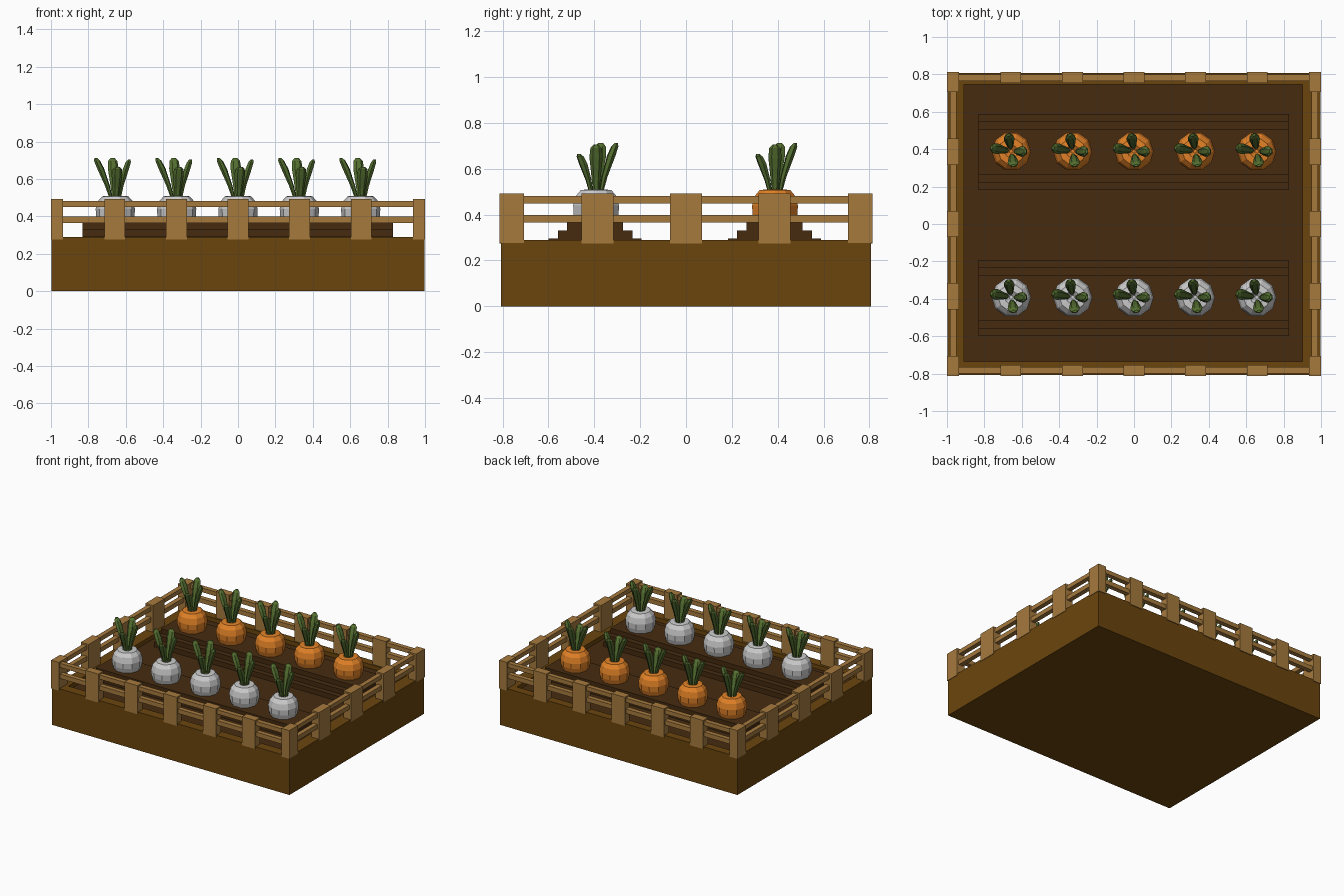
import bpy, bmesh
from math import cos, sin, pi
from mathutils import Vector

if "Cube" in bpy.data.objects:
    bpy.data.objects.remove(bpy.data.objects["Cube"])


def material(name, rgb):
    m = bpy.data.materials.new(name)
    m.diffuse_color = (*rgb, 1)
    m.use_nodes = True
    m.node_tree.nodes["Principled BSDF"].inputs["Base Color"].default_value = m.diffuse_color
    return m


WOOD = material("fence_wood", (0.38, 0.195, 0.048))
FRAME = material("bed_wood", (0.145, 0.06, 0.004))
SOIL = material("soil", (0.061, 0.024, 0.005))
ORANGE = material("orange_root", (0.75, 0.22, 0.02))
GREEN = material("leaf_green", (0.09, 0.16, 0.03))


def finish(name, bm, mat=None):
    bmesh.ops.recalc_face_normals(bm, faces=bm.faces)
    me = bpy.data.meshes.new(name)
    bm.to_mesh(me)
    bm.free()
    if mat:
        me.materials.append(mat)
    ob = bpy.data.objects.new(name, me)
    bpy.context.collection.objects.link(ob)
    return ob


def cube(bm, x0, x1, y0, y1, z0, z1):
    vs = bmesh.ops.create_cube(bm, size=1)["verts"]
    for v in vs:
        v.co = (x1 if v.co.x > 0 else x0, y1 if v.co.y > 0 else y0, z1 if v.co.z > 0 else z0)


def box(name, mat, *b):
    bm = bmesh.new()
    cube(bm, *b)
    return finish(name, bm, mat)


def loft(bm, rings):
    """Skin a list of equally sized point rings and cap both ends."""
    rows = [[bm.verts.new(p) for p in r] for r in rings]
    n = len(rows[0])
    for a, b in zip(rows, rows[1:]):
        for i in range(n):
            j = (i + 1) % n
            bm.faces.new((a[i], a[j], b[j], b[i]))
    bm.faces.new(rows[0][::-1])
    bm.faces.new(rows[-1])


# Planter frame: solid block with a shallow recess in the top
bm = bmesh.new()
cube(bm, -0.997, 0.997, -0.807, 0.807, 0, 0.29)
bm.faces.ensure_lookup_table()
top = max(bm.faces, key=lambda f: f.calc_center_median().z)
bmesh.ops.inset_region(bm, faces=[top], thickness=0.07)
for v in top.verts:
    v.co.x = 0.9 if v.co.x > 0 else -0.91
    v.co.y = 0.745 if v.co.y > 0 else -0.735
ext = bmesh.ops.extrude_discrete_faces(bm, faces=[top])["faces"][0]
for v in ext.verts:
    v.co.z = 0.24
finish("planter_frame", bm, FRAME)
box("soil", SOIL, -0.91, 0.9, -0.735, 0.745, 0.23, 0.258)

# Stepped soil mounds under each row
for row, y in (("front", -0.396), ("back", 0.386)):
    for i, (half, z) in enumerate(((0.203, 0.295), (0.163, 0.33), (0.122, 0.366))):
        box(f"{row}_mound_step_{i}", SOIL, -0.832, 0.828, y - half, y + half, 0.25, z)

# Fence: corner posts, intermediate posts and rails, mirrored on both axes
for s in (-1, 1):
    side = "right" if s > 0 else "left"
    end = "back" if s > 0 else "front"
    for t in (-1, 1):
        xs, ys = sorted((s * 0.935, s)), sorted((t * 0.707, t * 0.813))
        box("corner_post", WOOD, *xs, *ys, 0.277, 0.492)
    for i in range(-2, 3):
        x = i * 0.329
        box(f"{end}_post", WOOD, x - 0.055, x + 0.055, *sorted((s * 0.755, s * 0.813)), 0.275, 0.492)
    for i in range(-1, 2):
        y = i * 0.386
        box(f"{side}_post", WOOD, *sorted((s * 0.935, s)), y - 0.07, y + 0.07, 0.275, 0.492)
    for z0, z1 in ((0.365, 0.399), (0.449, 0.481)):
        box(f"{end}_rail", WOOD, -0.97, 0.97, *sorted((s * 0.765, s * 0.8)), z0, z1)
        box(f"{side}_rail", WOOD, *sorted((s * 0.95, s * 0.985)), -0.785, 0.785, z0, z1)

# Root: ten-sided turned profile with a dimpled crown
PROFILE = [(0.085, 0.34), (0.103, 0.4), (0.105, 0.44), (0.094, 0.48), (0.07, 0.507), (0.035, 0.51), (0.01, 0.49)]


def root(name, x, y, mat):
    bm = bmesh.new()
    loft(bm, [[(x + r * cos(k * pi / 5), y + r * sin(k * pi / 5), z) for k in range(10)] for r, z in PROFILE])
    finish(name, bm, mat)


# Leaf tips relative to the root centre (height is absolute)
TIPS = [(-0.015, 0.088, 0.712), (-0.105, 0.02, 0.712), (0.075, 0.0, 0.705), (0.012, -0.075, 0.665)]
# Leaf sections: position along the leaf, half width
SECTIONS = [(0, 0.012), (0.35, 0.02), (0.75, 0.029), (0.93, 0.025), (1.0, 0.011)]


def leaves(name, x, y):
    bm = bmesh.new()
    for tx, ty, tz in TIPS:
        out = Vector((tx, ty, 0)).normalized()
        side = Vector((-out.y, out.x, 0))
        base = Vector((x, y, 0.485)) + out * 0.02
        axis = Vector((x + tx, y + ty, tz)) - base
        rings = []
        for t, w in SECTIONS:
            c = base + axis * t - out * 0.03 * t * (1 - t)
            rings.append([c + side * w * cos(k * pi / 3) + out * w * 0.65 * sin(k * pi / 3) for k in range(6)])
        loft(bm, rings)
    finish(name, bm, GREEN)


for i in range(-2, 3):
    for name, y, mat in (("turnip", -0.392, None), ("carrot", 0.388, ORANGE)):
        root(f"{name}_root", i * 0.328, y, mat)
        leaves(f"{name}_leaves", i * 0.328, y)
